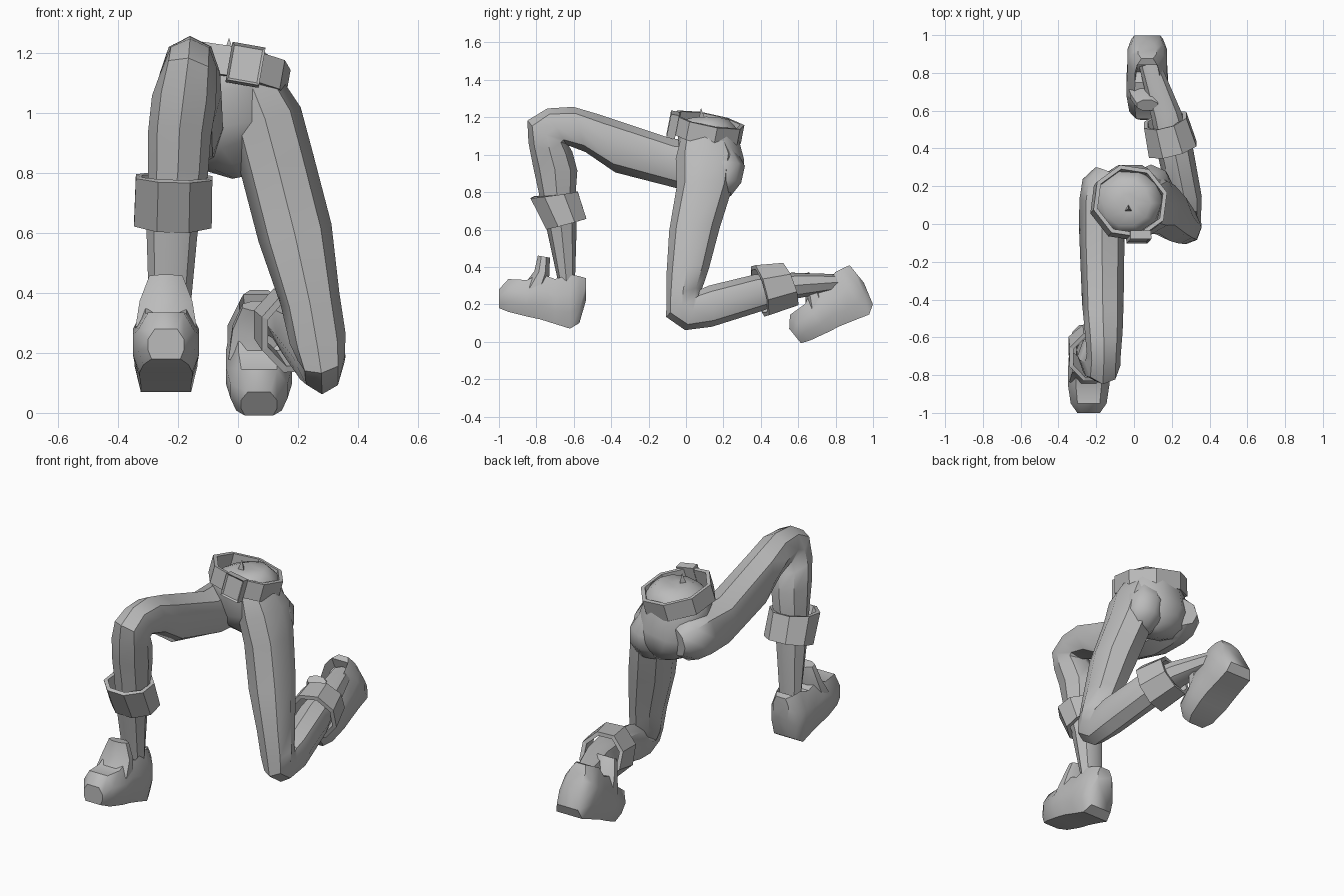
import bpy, bmesh
from math import cos, sin, pi, radians
from mathutils import Vector, Matrix

if "Cube" in bpy.data.objects:
    bpy.data.objects.remove(bpy.data.objects["Cube"])

grey = bpy.data.materials.new("plain_grey")
grey.use_nodes = True
COLOUR = (0.5, 0.5, 0.5, 1)
grey.diffuse_color = COLOUR
grey.node_tree.nodes["Principled BSDF"].inputs["Base Color"].default_value = COLOUR


def finish(name, bm, angle=42):
    """Turn a bmesh into an object; angle 0 gives flat faces."""
    bmesh.ops.recalc_face_normals(bm, faces=bm.faces)
    mesh = bpy.data.meshes.new(name)
    bm.to_mesh(mesh)
    bm.free()
    mesh.materials.append(grey)
    if angle:
        mesh.shade_smooth()
        mesh.set_sharp_from_angle(angle=radians(angle))
    else:
        mesh.shade_flat()
    obj = bpy.data.objects.new(name, mesh)
    bpy.context.collection.objects.link(obj)
    return obj


def skin(bm, loops, caps=True):
    """Bridge neighbouring loops of points with quads."""
    rows = [[bm.verts.new(p) for p in loop] for loop in loops]
    n = len(rows[0])
    for low, high in zip(rows, rows[1:]):
        for i in range(n):
            j = (i + 1) % n
            bm.faces.new((low[i], low[j], high[j], high[i]))
    if caps:
        bm.faces.new(rows[0])
        bm.faces.new(rows[-1])


def limb(name, rings, sides=8, turn=0.0, caps=True, angle=42):
    """Loft rings of (x, y, z, pitch of depth axis, half width, half depth)."""
    centres = [Vector(r[:3]) for r in rings]
    steps = [2 * pi * (i + turn) / sides for i in range(sides)]
    loops = []
    for k, (x, y, z, pitch, width, depth) in enumerate(rings):
        along = centres[min(k + 1, len(rings) - 1)] - centres[max(k - 1, 0)]
        v = Vector((0, cos(radians(pitch)), sin(radians(pitch))))
        u = v.cross(along).normalized()
        loops.append([centres[k] + u * width * cos(t) + v * depth * sin(t) for t in steps])
    bm = bmesh.new()
    skin(bm, loops, caps)
    return finish(name, bm, angle)


def band(name, rings, turn):
    """Open flat-sided band with a wall thickness."""
    obj = limb(name, rings, turn=turn, caps=False, angle=0)
    mod = obj.modifiers.new("wall", "SOLIDIFY")
    mod.thickness = .023
    mod.offset = -1
    return obj


# Hips and the rounded top inside the belt
limb("hips", [
    (.03, .17, .79, 0, .05, .06),
    (.02, .17, .84, 0, .13, .11),
    (0, .155, .90, 0, .19, .155),
    (-.02, .14, .96, 0, .21, .18),
    (-.03, .12, 1.08, 0, .19, .17),
    (-.03, .11, 1.14, 0, .175, .165),
    (-.04, .11, 1.18, 0, .13, .125),
    (-.04, .11, 1.195, 0, .05, .05),
], sides=10, angle=60)
limb("left_buttock", [
    (.11, .18, .78, 0, .07, .06),
    (.10, .20, .85, 0, .11, .095),
    (.09, .20, .94, 0, .11, .115),
    (.06, .16, 1.05, 0, .08, .09),
], angle=60)

# Raised leg: thigh forward, shin down
limb("right_leg", [
    (-.13, .27, .94, 85, .08, .08),
    (-.155, .21, .945, 86, .12, .13),
    (-.165, .12, .95, 90, .125, .14),
    (-.17, -.05, .95, 98, .12, .135),
    (-.165, -.42, 1.06, 105, .11, .16),
    (-.16, -.57, 1.135, 105, .10, .125),
    (-.16, -.69, 1.15, 118, .09, .11),
    (-.165, -.74, 1.12, 150, .095, .125),
    (-.18, -.725, 1.04, 168, .108, .12),
    (-.195, -.70, .93, 173, .105, .12),
    (-.20, -.69, .80, 175, .10, .10),
    (-.22, -.665, .60, 178, .085, .08),
    (-.23, -.635, .28, 180, .065, .04),
])

# Kneeling leg: thigh down, shin back
limb("left_leg", [
    (.05, .10, 1.08, 180, .10, .13),
    (.09, .11, .98, 180, .125, .165),
    (.13, .10, .83, 180, .125, .15),
    (.19, .045, .60, 183, .125, .135),
    (.24, .01, .38, 188, .10, .115),
    (.265, -.01, .25, 198, .095, .10),
    (.278, -.015, .185, 210, .08, .105),
    (.28, .035, .17, 250, .075, .115),
    (.27, .13, .19, 275, .09, .11),
    (.22, .38, .26, 280, .095, .10),
    (.17, .58, .30, 278, .08, .07),
    (.08, .85, .32, 275, .055, .04),
])

# Cuffs around both shins
band("right_cuff", [
    (-.213, -.705, .785, 188, .138, .138),
    (-.217, -.64, .63, 195, .14, .12),
], turn=.5)
band("left_cuff", [
    (.205, .395, .272, 285, .14, .15),
    (.165, .55, .305, 290, .125, .13),
], turn=.5)

# Belt, tilted down to the back and to the left
belt_tilt = Matrix.Rotation(radians(10), 4, "Y") @ Matrix.Rotation(radians(-11), 4, "X")
belt = band("belt", [(0, 0, -.05, 0, .205, .20), (0, 0, .05, 0, .205, .20)], turn=.3)
belt.matrix_world = Matrix.Translation((-.028, .112, 1.138)) @ belt_tilt

# Square buckle with a recessed plate
bm = bmesh.new()
bmesh.ops.create_cube(bm, size=1, matrix=Matrix.Diagonal((.112, .045, .13, 1)))
front = [f for f in bm.faces if f.normal.y < -.9]
bmesh.ops.inset_region(bm, faces=front, thickness=.012, depth=-.008)
buckle = finish("belt_buckle", bm)
buckle.matrix_world = Matrix.Translation((.025, -.07, 1.16)) @ belt_tilt

# Small upright tip inside the belt
bm = bmesh.new()
bmesh.ops.create_cone(bm, cap_ends=True, segments=3, radius1=.03, radius2=0, depth=.08,
                      matrix=Matrix.Translation((-.03, .08, 1.21)))
finish("waist_tip", bm)


def boot(side, place):
    """Flat-soled boot with hollow collar and raised tongue."""
    stations = [  # y, sole height, top height, half width
        (-1, .18, .28, .06), (-.95, .16, .335, .095), (-.85, .135, .33, .11),
        (-.78, .12, .365, .11), (-.70, .095, .335, .105), (-.62, .07, .36, .105),
        (-.57, .10, .35, .085), (-.535, .22, .34, .05)]
    right_half = [(.8, -1), (1, -.4), (1, .3), (.62, 1)]
    outline = right_half + [(-x, z) for x, z in reversed(right_half)]
    loops = [[(width * x, y, (low + high) / 2 + z * (high - low) / 2) for x, z in outline]
             for y, low, high, width in stations]
    bm = bmesh.new()
    skin(bm, loops)
    bmesh.ops.recalc_face_normals(bm, faces=bm.faces)
    mouth = [f for f in bm.faces if f.normal.z > .7 and -.71 < f.calc_center_median().y < -.56]
    bmesh.ops.inset_region(bm, faces=mouth, thickness=.012, depth=-.06)
    finish(side + "_boot", bm).matrix_world = place
    tongue = limb(side + "_boot_tongue", [
        (0, -.81, .28, 165, .11, .07),
        (0, -.77, .37, 170, .095, .045),
        (0, -.76, .455, 170, .06, .035),
    ], turn=.5)
    tongue.matrix_world = place


heel = Vector((0, -.59, .09))
boot("right", Matrix.Translation((-.24, 0, 0)))
boot("left", Matrix.Translation((.07, .99, .18)) @ Matrix.Rotation(radians(39), 4, "X")
     @ Matrix.Translation(-heel))
